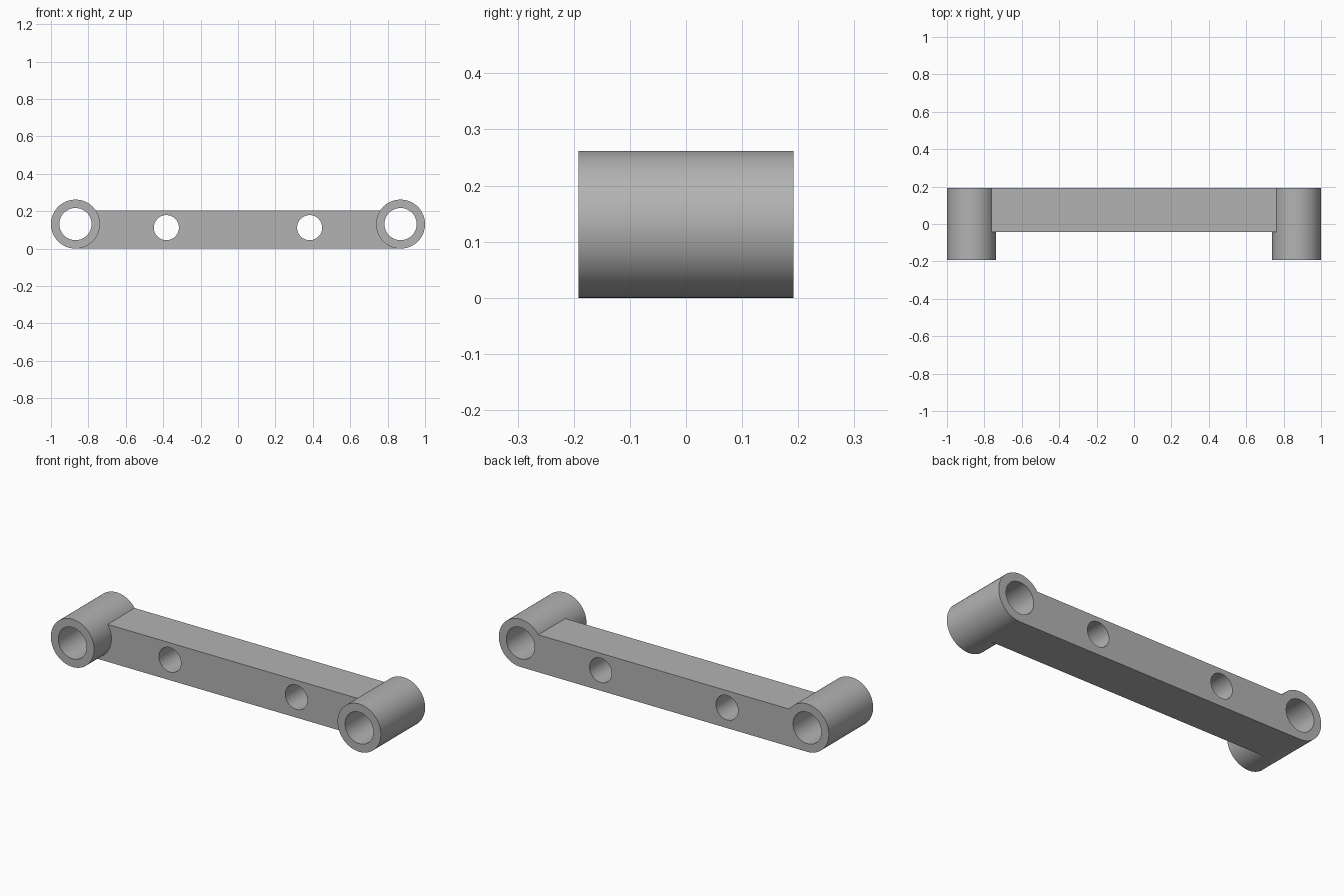
import bpy
import math

cube = bpy.data.objects.get("Cube")
if cube:
    bpy.data.objects.remove(cube, do_unlink=True)

# Main dimensions
TUBE_R, BORE_R, BOLT_R = 0.131, 0.086, 0.067
TUBE_X, BOLT_X = 1 - TUBE_R, 0.383
HALF_DEPTH = 0.192
BAR_FRONT, BAR_TOP, BOLT_Z = -0.042, 0.205, 0.112

grey = bpy.data.materials.new("plain grey")
grey.use_nodes = True
colour = (0.45, 0.45, 0.45, 1)
grey.diffuse_color = colour
grey.node_tree.nodes["Principled BSDF"].inputs["Base Color"].default_value = colour


def cylinder(name, x, z, radius, depth):
    """Cylinder lying along y, centred on y = 0."""
    bpy.ops.mesh.primitive_cylinder_add(
        vertices=96, radius=radius, depth=depth,
        location=(x, 0, z), rotation=(math.pi / 2, 0, 0))
    obj = bpy.context.object
    obj.name = name
    obj.data.materials.append(grey)
    return obj


def combine(target, other, operation):
    """Apply an exact boolean and remove the other object."""
    mod = target.modifiers.new(operation.lower(), "BOOLEAN")
    mod.operation, mod.solver, mod.object = operation, "EXACT", other
    bpy.context.view_layer.objects.active = target
    bpy.ops.object.modifier_apply(modifier=mod.name)
    bpy.data.objects.remove(other, do_unlink=True)


# Bar between the tube centres, flush with the tubes at the back
bpy.ops.mesh.primitive_cube_add(
    size=1, location=(0, (HALF_DEPTH + BAR_FRONT) / 2, BAR_TOP / 2))
link = bpy.context.object
link.name = "link_bar"
link.scale = (2 * TUBE_X, HALF_DEPTH - BAR_FRONT, BAR_TOP)
bpy.ops.object.transform_apply(location=True, rotation=True, scale=True)
link.data.materials.append(grey)

# End tubes joined to the bar
for side in (-1, 1):
    combine(link, cylinder("end_tube", side * TUBE_X, TUBE_R, TUBE_R, 2 * HALF_DEPTH), "UNION")

# Tube bores and bolt holes
for side in (-1, 1):
    combine(link, cylinder("bore_cutter", side * TUBE_X, TUBE_R, BORE_R, 1), "DIFFERENCE")
    combine(link, cylinder("bolt_cutter", side * BOLT_X, BOLT_Z, BOLT_R, 1), "DIFFERENCE")

# Smooth curved walls, keep sharp edges
bpy.ops.object.select_all(action="DESELECT")
link.select_set(True)
bpy.context.view_layer.objects.active = link
bpy.ops.object.shade_smooth_by_angle(angle=math.radians(30))
